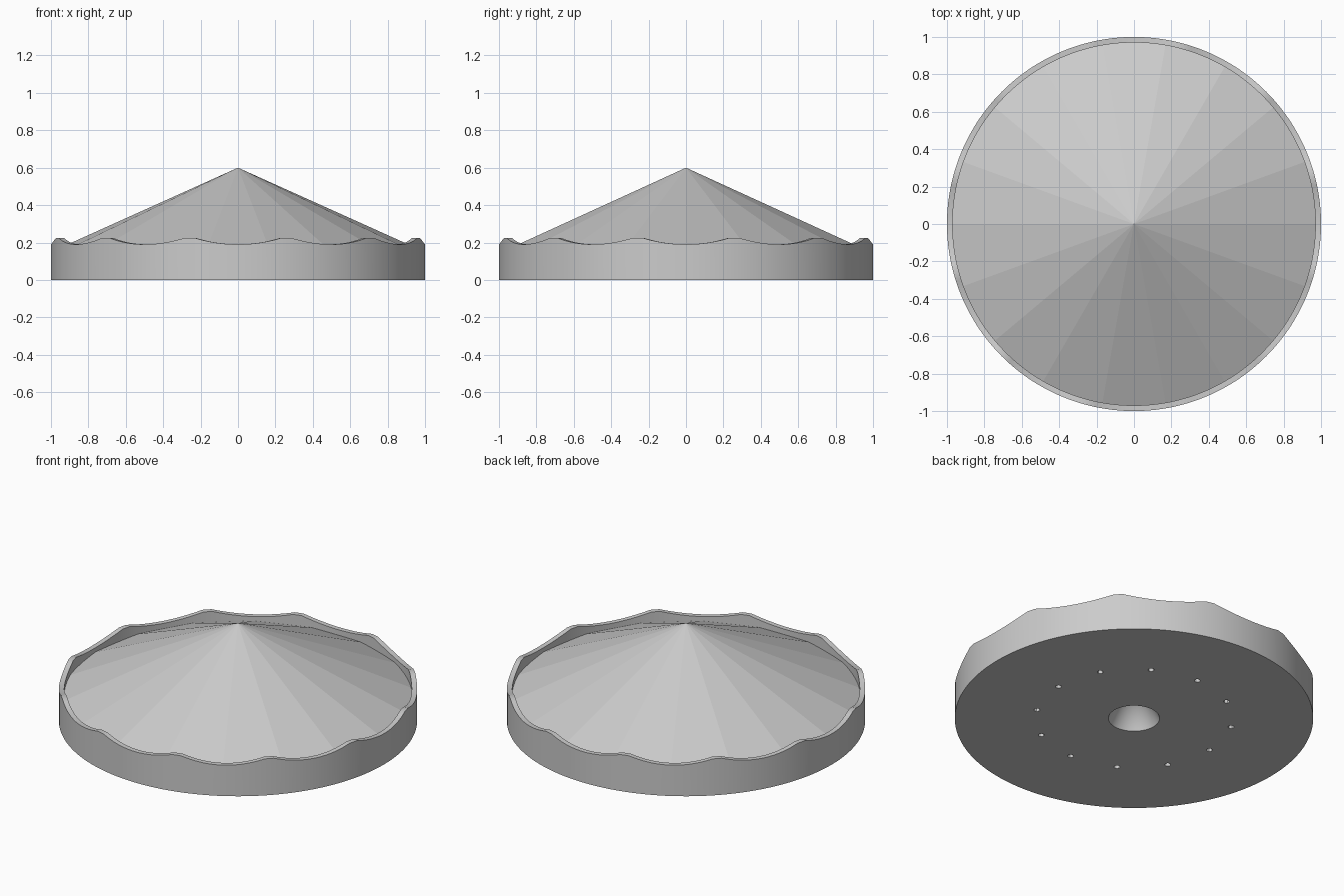
import bpy, bmesh, math
from mathutils import Vector

cube = bpy.data.objects.get("Cube")
if cube:
    bpy.data.objects.remove(cube, do_unlink=True)

# Single flat grey
grey = bpy.data.materials.new("plain_grey")
grey.use_nodes = True
colour = (0.6, 0.6, 0.6, 1)
grey.diffuse_color = colour
grey.node_tree.nodes["Principled BSDF"].inputs["Base Color"].default_value = colour

SCALLOPS = 12
RIM_STEPS = 240
OUTER, INNER = 1.0, 0.97
LOW, HIGH = 0.19, 0.225


def finish(name, bm, smooth):
    mesh = bpy.data.meshes.new(name)
    bm.to_mesh(mesh)
    bm.free()
    obj = bpy.data.objects.new(name, mesh)
    bpy.context.collection.objects.link(obj)
    mesh.materials.append(grey)
    if smooth:
        bpy.ops.object.select_all(action='DESELECT')
        obj.select_set(True)
        bpy.context.view_layer.objects.active = obj
        bpy.ops.object.shade_smooth_by_angle(angle=math.radians(30))
    return obj


def ring(bm, radius, height, steps, centre=(0, 0)):
    """Circle of vertices; height is a number or a function of the angle."""
    verts = []
    for i in range(steps):
        a = math.tau * i / steps
        z = height(a) if callable(height) else height
        verts.append(bm.verts.new((centre[0] + radius * math.cos(a),
                                   centre[1] + radius * math.sin(a), z)))
    return verts


def bridge(bm, lower, upper):
    n = len(lower)
    for i in range(n):
        j = (i + 1) % n
        bm.faces.new((lower[i], lower[j], upper[j], upper[i]))


def fan(bm, loop, tip):
    top = bm.verts.new(tip)
    for i in range(len(loop)):
        bm.faces.new((loop[i], loop[(i + 1) % len(loop)], top))


def loop_edges(bm, loop):
    return [bm.edges.get((v, loop[(i + 1) % len(loop)])) for i, v in enumerate(loop)]


def scallop(angle):
    """Concave dips that meet in short flat crests."""
    pitch = math.tau / SCALLOPS
    offset = abs((angle + pitch / 2) % pitch - pitch / 2)
    t = min(1.0, offset / (0.45 * pitch))
    return LOW + (HIGH - LOW) * t * t


# Scalloped wall
bm = bmesh.new()
loops = [ring(bm, OUTER, 0, RIM_STEPS), ring(bm, OUTER, scallop, RIM_STEPS),
         ring(bm, INNER, scallop, RIM_STEPS), ring(bm, INNER, 0.12, RIM_STEPS)]
for a, b in zip(loops, loops[1:]):
    bridge(bm, a, b)
finish("scalloped_wall", bm, True)

# Base plate with a conical centre socket and a circle of pin holes
bm = bmesh.new()
rim = ring(bm, OUTER, 0, RIM_STEPS)
for i, v in enumerate(rim):
    bm.edges.new((v, rim[(i + 1) % RIM_STEPS]))
socket = ring(bm, 0.143, 0, 48)
fan(bm, socket, (0, 0, 0.3))
borders = loop_edges(bm, rim) + loop_edges(bm, socket)
for k in range(SCALLOPS):
    a = math.tau * k / SCALLOPS
    centre = (0.55 * math.cos(a), 0.55 * math.sin(a))
    mouth = ring(bm, 0.017, 0, 12, centre)
    end = ring(bm, 0.017, 0.12, 12, centre)
    bridge(bm, mouth, end)
    bm.faces.new(end)
    borders += loop_edges(bm, mouth)
bmesh.ops.triangle_fill(bm, edges=borders, use_beauty=True, normal=Vector((0, 0, -1)))
bmesh.ops.recalc_face_normals(bm, faces=bm.faces)
bm.faces.ensure_lookup_table()
# Keep the plate facing down
flat = [f for f in bm.faces if all(abs(v.co.z) < 1e-6 for v in f.verts)]
if flat[0].normal.z > 0:
    bmesh.ops.reverse_faces(bm, faces=bm.faces)
finish("base_plate", bm, True)

# Faceted cone whose edge is buried in the wall
bm = bmesh.new()
fan(bm, ring(bm, 0.995, 0.152, 18), (0, 0, 0.6))
finish("faceted_cone", bm, False)
